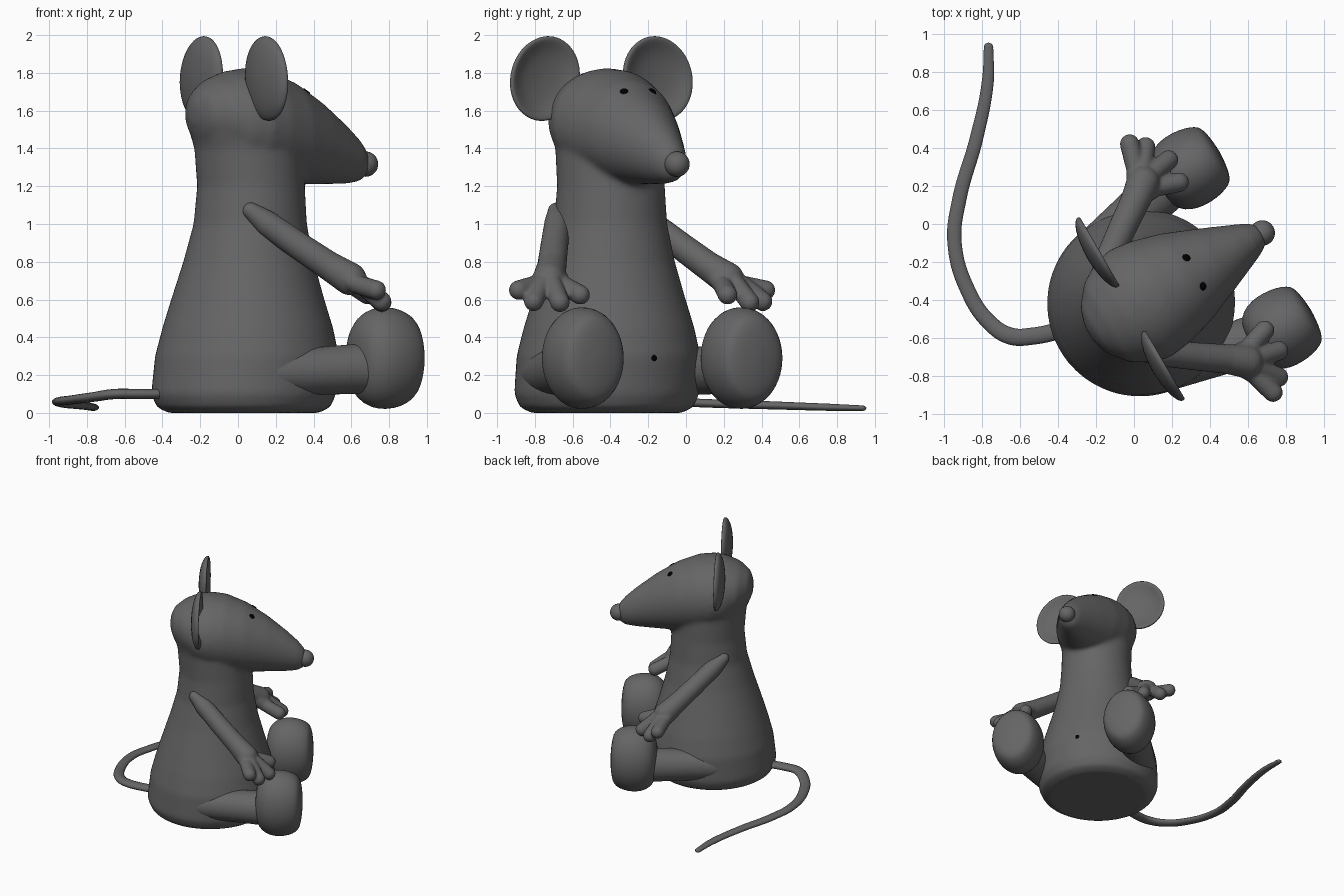
import bpy, bmesh, math
from mathutils import Matrix, Vector
from mathutils.bvhtree import BVHTree

if "Cube" in bpy.data.objects:
    bpy.data.objects.remove(bpy.data.objects["Cube"])

# Everything is built facing +x, then turned and moved to its seat
PLACE = Matrix.Translation((0.03, -0.42, 0)) @ Matrix.Rotation(math.radians(30), 4, 'Z')


def material(name, rgb):
    m = bpy.data.materials.new(name)
    m.diffuse_color = (*rgb, 1)
    m.use_nodes = True
    m.node_tree.nodes["Principled BSDF"].inputs["Base Color"].default_value = m.diffuse_color
    return m


GREY = material("grey", (0.13, 0.13, 0.13))
BLACK = material("black", (0.0, 0.0, 0.0))


def finish(name, bm, mat=GREY, voxel=0, smooth=0, subsurf=0):
    """bmesh -> smooth shaded object, optionally fused by a voxel remesh."""
    bmesh.ops.recalc_face_normals(bm, faces=bm.faces)
    me = bpy.data.meshes.new(name)
    bm.to_mesh(me)
    bm.free()
    ob = bpy.data.objects.new(name, me)
    bpy.context.collection.objects.link(ob)
    bpy.context.view_layer.objects.active = ob
    if voxel:
        m = ob.modifiers.new("fuse", 'REMESH')
        m.mode, m.voxel_size = 'VOXEL', voxel
        m = ob.modifiers.new("soften", 'SMOOTH')
        m.factor, m.iterations = 0.5, smooth
    if subsurf:
        ob.modifiers.new("round", 'SUBSURF').levels = subsurf
    for mod_name in [m.name for m in ob.modifiers]:
        bpy.ops.object.modifier_apply(modifier=mod_name)
    ob.data.materials.clear()
    ob.data.materials.append(mat)
    ob.data.polygons.foreach_set("use_smooth", [True] * len(ob.data.polygons))
    return ob


def loft(bm, rows, axis, n=32, mat=Matrix()):
    """Skin ellipses (t, c1, c2, r1, r2) strung along the z or x axis."""
    rings = []
    for t, c1, c2, r1, r2 in rows:
        ring = []
        for i in range(n):
            a = 2 * math.pi * i / n
            p, q = c1 + r1 * math.cos(a), c2 + r2 * math.sin(a)
            co = Vector((p, q, t) if axis == 'z' else (t, p, q))
            ring.append(bm.verts.new(mat @ co))
        rings.append(ring)
    for a, b in zip(rings, rings[1:]):
        for i in range(n):
            j = (i + 1) % n
            bm.faces.new((a[i], a[j], b[j], b[i]))
    bm.faces.new(rings[0])
    bm.faces.new(rings[-1])


def limb(bm, balls):
    """Chain of hulls between neighbouring balls (point, radius)."""
    ball = bmesh.new()
    bmesh.ops.create_icosphere(ball, subdivisions=3, radius=1)
    unit = [v.co.copy() for v in ball.verts]
    ball.free()
    for pair in zip(balls, balls[1:]):
        hull = bmesh.new()
        for p, r in pair:
            for co in unit:
                hull.verts.new(p + co * r)
        bmesh.ops.convex_hull(hull, input=list(hull.verts))
        copy = {}
        for f in hull.faces:
            for v in f.verts:
                if v not in copy:
                    copy[v] = bm.verts.new(v.co)
            bm.faces.new([copy[v] for v in f.verts])
        hull.free()


# Body with neck and skull dome: (z, forward offset, radius)
bm = bmesh.new()
body = [(0, 0, .40), (.03, 0, .46), (.1, 0, .49), (.3, .02, .487), (.45, .025, .452),
        (.6, .025, .406), (.8, .03, .346), (1, .04, .3), (1.2, .045, .285),
        (1.4, .03, .287), (1.55, 0, .305), (1.65, 0, .29), (1.74, 0, .225),
        (1.8, 0, .12), (1.82, 0, .01)]
loft(bm, [(z, u, 0, r, r) for z, u, r in body], 'z', 48)
# Head and muzzle: (forward, half width, top, bottom)
head = [(-.31, .05, 1.64, 1.54), (-.28, .14, 1.71, 1.46), (-.2, .24, 1.77, 1.38),
        (-.1, .3, 1.81, 1.28), (0, .325, 1.825, 1.24), (.12, .31, 1.815, 1.22),
        (.28, .265, 1.755, 1.21), (.45, .195, 1.65, 1.21), (.6, .13, 1.535, 1.212),
        (.69, .09, 1.455, 1.22), (.74, .055, 1.395, 1.25)]
loft(bm, [(u, 0, (a + b) / 2, w, (a - b) / 2) for u, w, a, b in head], 'x', 48)
skin = finish("body_and_head", bm, voxel=0.016, smooth=12)

# Eyes and navel: thin plates laid on the skin
tree = BVHTree.FromPolygons([v.co for v in skin.data.vertices],
                            [p.vertices[:] for p in skin.data.polygons])
spots = [("eye_left", (.335, .087, 3), (0, 0, -1), .024),
         ("eye_right", (.335, -.087, 3), (0, 0, -1), .024),
         ("navel", (2, 0, .29), (-1, 0, 0), .018)]
for name, start, way, r in spots:
    hit, normal, _, _ = tree.ray_cast(Vector(start), Vector(way))
    bm = bmesh.new()
    m = Matrix.Translation(hit) @ normal.to_track_quat('Z', 'Y').to_matrix().to_4x4()
    bmesh.ops.create_cone(bm, cap_ends=True, segments=16, radius1=r, radius2=r * .8,
                          depth=.009, matrix=m)
    finish(name, bm, BLACK)

# Nose ball
bm = bmesh.new()
bmesh.ops.create_uvsphere(bm, u_segments=32, v_segments=16, radius=.067,
                          matrix=Matrix.Translation((.745, 0, 1.317)))
finish("nose", bm)

for side, s in (("left", 1), ("right", -1)):
    # Ear: cupped dish with a thick rim
    cup = [(-.045, .01), (-.04, .4), (-.025, .75), (.0, .97), (.02, 1.01),
           (.035, .97), (.025, .85), (.0, .65), (-.012, .35), (-.015, .01)]
    tilt = Matrix.Translation((-.075, s * .345, 1.77)) @ Matrix.Rotation(s * .5, 4, 'X')
    bm = bmesh.new()
    loft(bm, [(t, 0, 0, .207 * k, .232 * k) for t, k in cup], 'x', 32, tilt)
    finish("ear_" + side, bm, subsurf=1)

    # Arm, palm and four fingers fused into one
    def at(u, v, z):
        return Vector((u, s * v, z))
    bm = bmesh.new()
    limb(bm, [(at(-.10, .25, 1.07), .045), (at(-.02, .29, 1.0), .07),
              (at(.12, .39, .88), .074), (at(.25, .48, .775), .078),
              (at(.335, .545, .71), .088)])
    for tip, z, knuckle in (((.375, .755), .65, (.335, .62)), ((.44, .70), .59, (.37, .61)),
                            ((.51, .58), .585, (.40, .56)), ((.50, .45), .625, (.375, .49))):
        limb(bm, [(at(.27, .49, .76), .06), (at(*knuckle, .68), .05), (at(*tip, z), .052)])
    finish("arm_" + side, bm, voxel=.01, smooth=4)

    # Leg
    bm = bmesh.new()
    limb(bm, [(at(-.03, .37, .21), .12), (at(.47, .475, .235), .135)])
    finish("leg_" + side, bm, voxel=.015, smooth=3)

    # Foot: rounded drum with a slightly domed sole
    drum = [(.40, .3), (.41, .6), (.45, .85), (.52, .98), (.59, 1.0), (.66, .96),
            (.72, .85), (.745, .72), (.76, .4), (.765, .02)]
    bm = bmesh.new()
    loft(bm, [(t, s * .485, .29, .21 * k, .273 * k) for t, k in drum], 'x', 32)
    finish("foot_" + side, bm, subsurf=1)

for ob in bpy.data.objects:
    ob.data.transform(PLACE)

# Tail: flattened tapering curve lying on the ground
path = [(-.35, -.55, .1, .045), (-.53, -.59, .1, .045), (-.65, -.59, .1, .045),
        (-.76, -.52, .085, .042), (-.87, -.36, .07, .04), (-.945, -.1, .06, .038),
        (-.92, .13, .05, .038), (-.83, .45, .04, .036), (-.77, .75, .03, .032),
        (-.766, .93, .025, .025)]
FLAT = 0.6
cu = bpy.data.curves.new("tail", 'CURVE')
cu.dimensions, cu.bevel_depth, cu.bevel_resolution = '3D', 1, 6
cu.use_fill_caps = True
sp = cu.splines.new('BEZIER')
sp.bezier_points.add(len(path) - 1)
for b, (x, y, z, r) in zip(sp.bezier_points, path):
    b.co, b.radius = (x, y, z / FLAT), r
    b.handle_left_type = b.handle_right_type = 'AUTO'
curve_ob = bpy.data.objects.new("tail_path", cu)
bpy.context.collection.objects.link(curve_ob)
bpy.context.view_layer.update()
bm = bmesh.new()
bm.from_mesh(curve_ob.to_mesh())
curve_ob.to_mesh_clear()
bpy.data.objects.remove(curve_ob)
# rounded tip
bmesh.ops.create_uvsphere(bm, u_segments=16, v_segments=8, radius=.025,
                          matrix=Matrix.Translation((-.766, .93, .025 / FLAT)))
bmesh.ops.scale(bm, vec=(1, 1, FLAT), verts=bm.verts)
finish("tail", bm)
